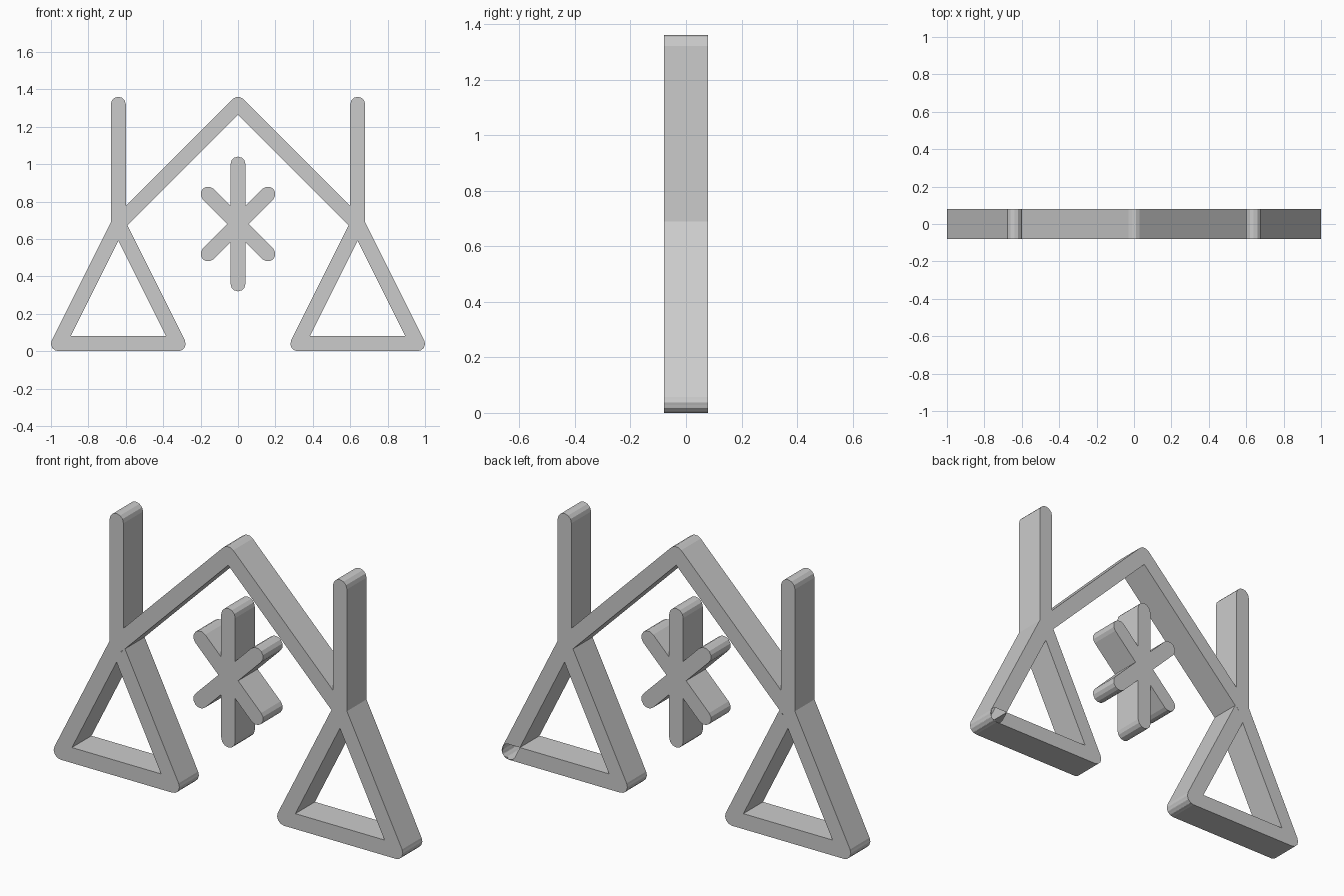
import bpy, bmesh
from math import atan2, cos, sin, pi

cube = bpy.data.objects.get("Cube")
if cube:
    bpy.data.objects.remove(cube, do_unlink=True)

R = 0.04          # half width of every bar
HALF_DEPTH = 0.08
CAP = 6           # facets in each rounded end

grey = bpy.data.materials.new("light_grey")
grey.use_nodes = True
colour = (0.6, 0.6, 0.6, 1)
grey.diffuse_color = colour
grey.node_tree.nodes["Principled BSDF"].inputs["Base Color"].default_value = colour


def bar(name, a, b):
    """Round-ended bar from a to b in the x-z plane, extruded along y."""
    heading = atan2(b[1] - a[1], b[0] - a[0])
    outline = []
    for (x, z), start in ((b, heading - pi / 2), (a, heading + pi / 2)):
        for i in range(CAP + 1):
            t = start + pi * i / CAP
            outline.append((round(x + R * cos(t), 5), round(z + R * sin(t), 5)))
    bm = bmesh.new()
    face = bm.faces.new([bm.verts.new((x, -HALF_DEPTH, z)) for x, z in outline])
    new = bmesh.ops.extrude_face_region(bm, geom=[face])["geom"]
    moved = [v for v in new if isinstance(v, bmesh.types.BMVert)]
    bmesh.ops.translate(bm, verts=moved, vec=(0, 2 * HALF_DEPTH, 0))
    bmesh.ops.recalc_face_normals(bm, faces=bm.faces)
    mesh = bpy.data.meshes.new(name)
    bm.to_mesh(mesh)
    bm.free()
    mesh.materials.append(grey)
    obj = bpy.data.objects.new(name, mesh)
    bpy.context.collection.objects.link(obj)
    return obj


def fuse(name, segments):
    """Union all bars into one clean solid."""
    bars = [bar(name + "_bar", a, b) for a, b in segments]
    body, others = bars[0], bars[1:]
    for other in others:
        mod = body.modifiers.new("join", 'BOOLEAN')
        mod.operation = 'UNION'
        mod.solver = 'EXACT'
        mod.object = other
    bpy.context.view_layer.update()
    graph = bpy.context.evaluated_depsgraph_get()
    mesh = bpy.data.meshes.new_from_object(body.evaluated_get(graph))
    body.modifiers.clear()
    body.data = mesh
    for other in others:
        bpy.data.objects.remove(other, do_unlink=True)
    bm = bmesh.new()
    bm.from_mesh(mesh)
    bmesh.ops.remove_doubles(bm, verts=bm.verts, dist=0.0002)
    for f in bm.faces:
        f.smooth = False
    bm.to_mesh(mesh)
    bm.free()
    body.name = name
    return body


# Outer frame: roof slopes, posts and triangular feet on both sides
peak = (0, 1.32)
frame = []
for s in (-1, 1):
    joint = (s * 0.64, 0.68)
    outer, inner = (s * 0.96, R), (s * 0.32, R)
    frame += [(peak, joint), (joint, (s * 0.64, 1.32)),
              (joint, outer), (joint, inner), (outer, inner)]
fuse("frame", frame)

# Six-armed star hanging in the middle
fuse("star", [((0, 0.36), (0, 1.0)),
              ((-0.16, 0.52), (0.16, 0.84)),
              ((-0.16, 0.84), (0.16, 0.52))])
